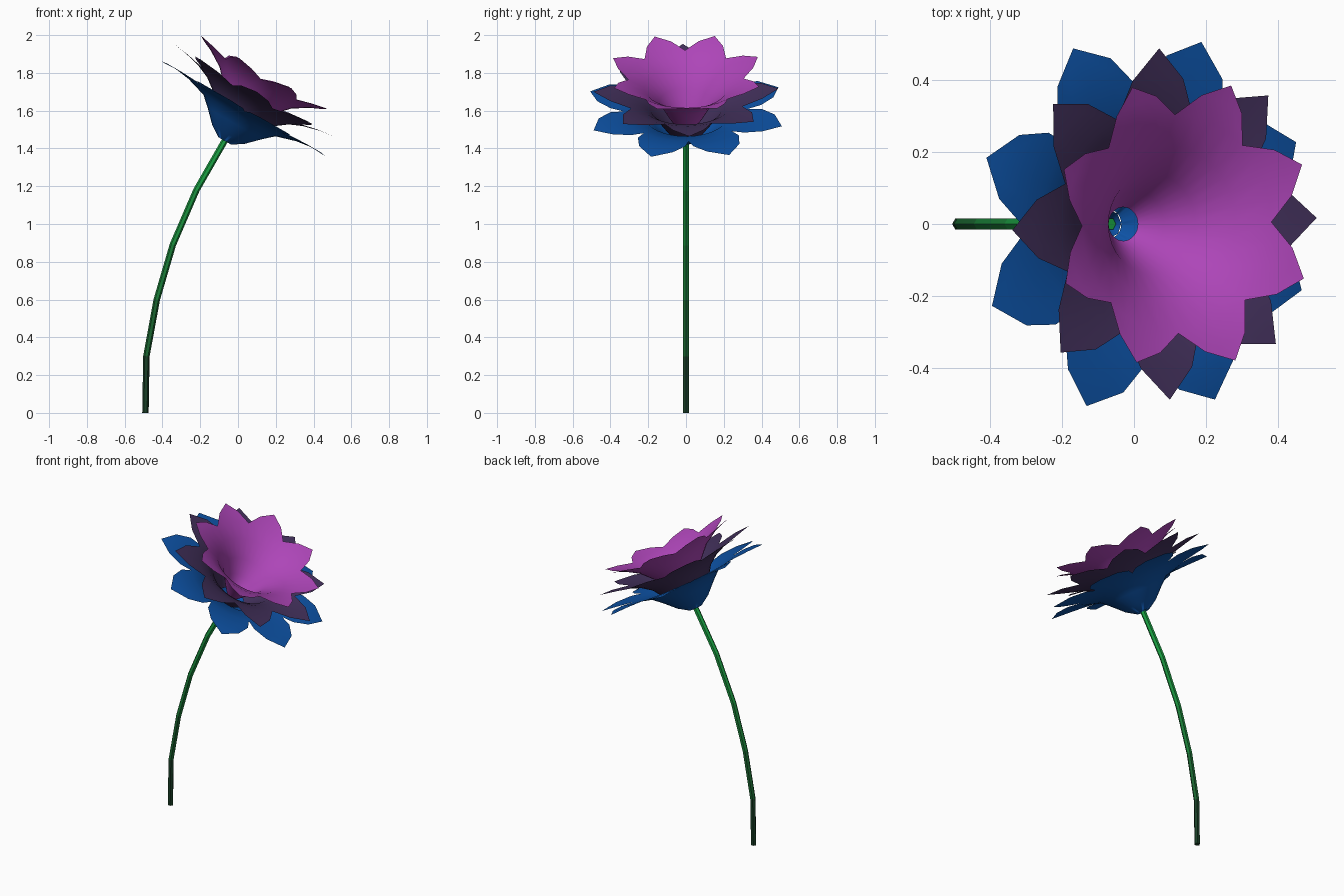
import bpy, bmesh, math
from mathutils import Vector, Matrix

if "Cube" in bpy.data.objects:
    bpy.data.objects.remove(bpy.data.objects["Cube"])

BASE = Vector((-0.07, 0, 1.44))
TILT = Matrix.Translation(BASE) @ Matrix.Rotation(math.radians(30), 4, 'Y')


def material(name, rgb):
    m = bpy.data.materials.new(name)
    m.diffuse_color = (*rgb, 1)
    m.use_nodes = True
    m.node_tree.nodes["Principled BSDF"].inputs["Base Color"].default_value = m.diffuse_color
    return m


def finish(name, bm, mats, angle):
    bmesh.ops.remove_doubles(bm, verts=bm.verts, dist=0.0005)
    me = bpy.data.meshes.new(name)
    bm.to_mesh(me)
    bm.free()
    ob = bpy.data.objects.new(name, me)
    bpy.context.collection.objects.link(ob)
    for m in mats:
        me.materials.append(m)
    bpy.ops.object.select_all(action='DESELECT')
    ob.select_set(True)
    bpy.context.view_layer.objects.active = ob
    bpy.ops.object.shade_smooth_by_angle(angle=math.radians(angle))
    return ob


def petal_ring(name, rows, start, mat, cap=False):
    """Eight petals; rows are (radius, height, half angle in degrees)."""
    bm = bmesh.new()
    for k in range(8):
        mid = start + 45 * k
        grid = []
        for r, h, half in rows:
            line = []
            for c in (-1, -0.5, 0, 0.5, 1):
                a = math.radians(mid + c * half)
                line.append(bm.verts.new((r * math.cos(a), r * math.sin(a), h)))
            grid.append(line)
        tip = grid[-1][2]
        for lo, hi in zip(grid[:-2], grid[1:-1]):
            for i in range(4):
                bm.faces.new((lo[i], lo[i + 1], hi[i + 1], hi[i]))
        for i in range(4):
            bm.faces.new((grid[-2][i], grid[-2][i + 1], tip))
        for i in (0, 1, 3, 4):
            bm.verts.remove(grid[-1][i])
    # closed floor of the cup
    if cap:
        r, h, _ = rows[0]
        bm.faces.new([bm.verts.new((r * math.cos(math.radians(start + 22.5 + 45 * k)),
                                    r * math.sin(math.radians(start + 22.5 + 45 * k)), h))
                      for k in range(8)])
    ob = finish(name, bm, [mat], 50)
    ob.data.transform(TILT)
    return ob


# petal layers, outside to inside
F = 22.5
petal_ring("outer_petals", [(.04, 0, F), (.10, .04, F), (.165, .105, F), (.22, .155, F),
                            (.33, .188, F), (.40, .198, 19.5), (.475, .202, 11.5), (.54, .196, 0)],
           25, material("blue", (.004, .085, .38)), cap=True)
petal_ring("middle_petals", [(.08, .04, F), (.13, .11, F), (.19, .20, F), (.25, .245, F),
                             (.32, .275, F), (.41, .298, 11.5), (.49, .31, 0)],
           2, material("dark_purple", (.055, .03, .105)))
petal_ring("inner_petals", [(.047, .08, F), (.09, .15, F), (.14, .24, F), (.22, .325, F),
                            (.305, .378, F), (.365, .402, 11), (.415, .418, 0)],
           23.5, material("pink_purple", (.42, .06, .48)))

# curved six-sided stem, darker towards the ground
path = [(-.49, 0), (-.485, .3), (-.43, .6), (-.345, .89), (-.22, 1.18), (-.065, 1.45)]
pts = [Vector((x, 0, z)) for x, z in path]
bm = bmesh.new()
rings = []
for i, p in enumerate(pts):
    t = (pts[min(i + 1, 5)] - pts[max(i - 1, 0)]).normalized()
    if i == 0:
        t = Vector((0, 0, 1))
    side = Vector((t.z, 0, -t.x))
    rings.append([bm.verts.new(p + 0.017 * (side * math.cos(a) + Vector((0, 1, 0)) * math.sin(a)))
                  for a in (math.tau * k / 6 for k in range(6))])
for s in range(5):
    for k in range(6):
        n = (k + 1) % 6
        f = bm.faces.new((rings[s][k], rings[s][n], rings[s + 1][n], rings[s + 1][k]))
        f.material_index = s
bm.faces.new(rings[0][::-1])
bm.faces.new(rings[-1]).material_index = 4
greens = [material("green_%d" % s, (.01, .05 + .08 * s, .02 + .009 * s)) for s in range(5)]
finish("stem", bm, greens, 30)
